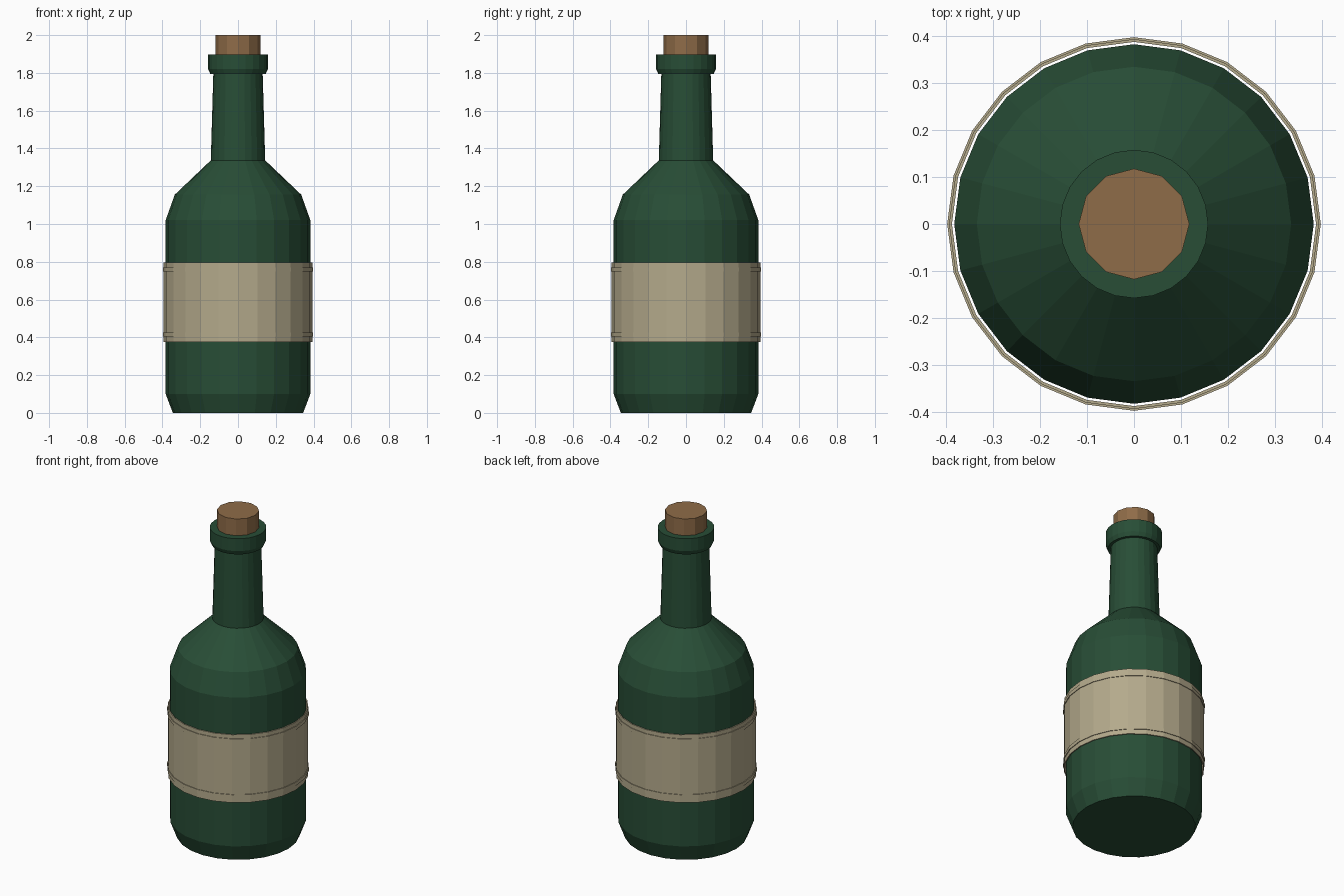
import bpy
import math

cube = bpy.data.objects.get("Cube")
if cube:
    bpy.data.objects.remove(cube, do_unlink=True)


def make_material(name, rgb):
    mat = bpy.data.materials.new(name)
    mat.use_nodes = True
    color = (*rgb, 1.0)
    mat.diffuse_color = color
    bsdf = mat.node_tree.nodes["Principled BSDF"]
    bsdf.inputs["Base Color"].default_value = color
    bsdf.inputs["Roughness"].default_value = 0.6
    return mat


def lathe(name, profile, sides, mat, ring=False):
    """Spin (radius, z) points, listed bottom to top on the outside, about z.
    A ring closes the profile on itself; otherwise both ends are capped."""
    verts = [(r * math.cos(a), r * math.sin(a), z)
             for r, z in profile
             for a in (math.tau * i / sides for i in range(sides))]
    rows = len(profile)
    faces = []
    for j in range(rows if ring else rows - 1):
        low, high = j * sides, (j + 1) % rows * sides
        for i in range(sides):
            k = (i + 1) % sides
            faces.append((low + i, low + k, high + k, high + i))
    if not ring:
        faces.append(tuple(reversed(range(sides))))
        faces.append(tuple(range((rows - 1) * sides, rows * sides)))
    mesh = bpy.data.meshes.new(name)
    mesh.from_pydata(verts, [], faces)
    mesh.materials.append(mat)
    obj = bpy.data.objects.new(name, mesh)
    bpy.context.collection.objects.link(obj)
    return obj


def band(name, inner, outer, bottom, top, mat):
    profile = [(outer, bottom), (outer, top), (inner, top), (inner, bottom)]
    return lathe(name, profile, SIDES, mat, ring=True)


SIDES = 24
glass = make_material("dark green glass", (0.021, 0.075, 0.037))
paper = make_material("aged paper", (0.456, 0.40, 0.26))
cork = make_material("cork brown", (0.275, 0.15, 0.065))

# Glass body with bevelled foot, sloped shoulder and tapering neck
lathe("bottle_body", [(0.345, 0), (0.383, 0.10), (0.383, 1.02),
                      (0.335, 1.155), (0.144, 1.337), (0.13, 1.82)], SIDES, glass)

# Lip with a chamfered underside
lathe("bottle_lip", [(0.147, 1.795), (0.158, 1.82), (0.158, 1.897)], SIDES, glass)

# Stopper
lathe("stopper", [(0.118, 1.86), (0.118, 2.0)], 12, cork)

# Paper sleeve standing just off the glass, with two raised rims
band("label", 0.388, 0.394, 0.375, 0.795, paper)
for name, z in (("label_lower_rim", 0.415), ("label_upper_rim", 0.76)):
    band(name, 0.389, 0.398, z - 0.011, z + 0.011, paper)
